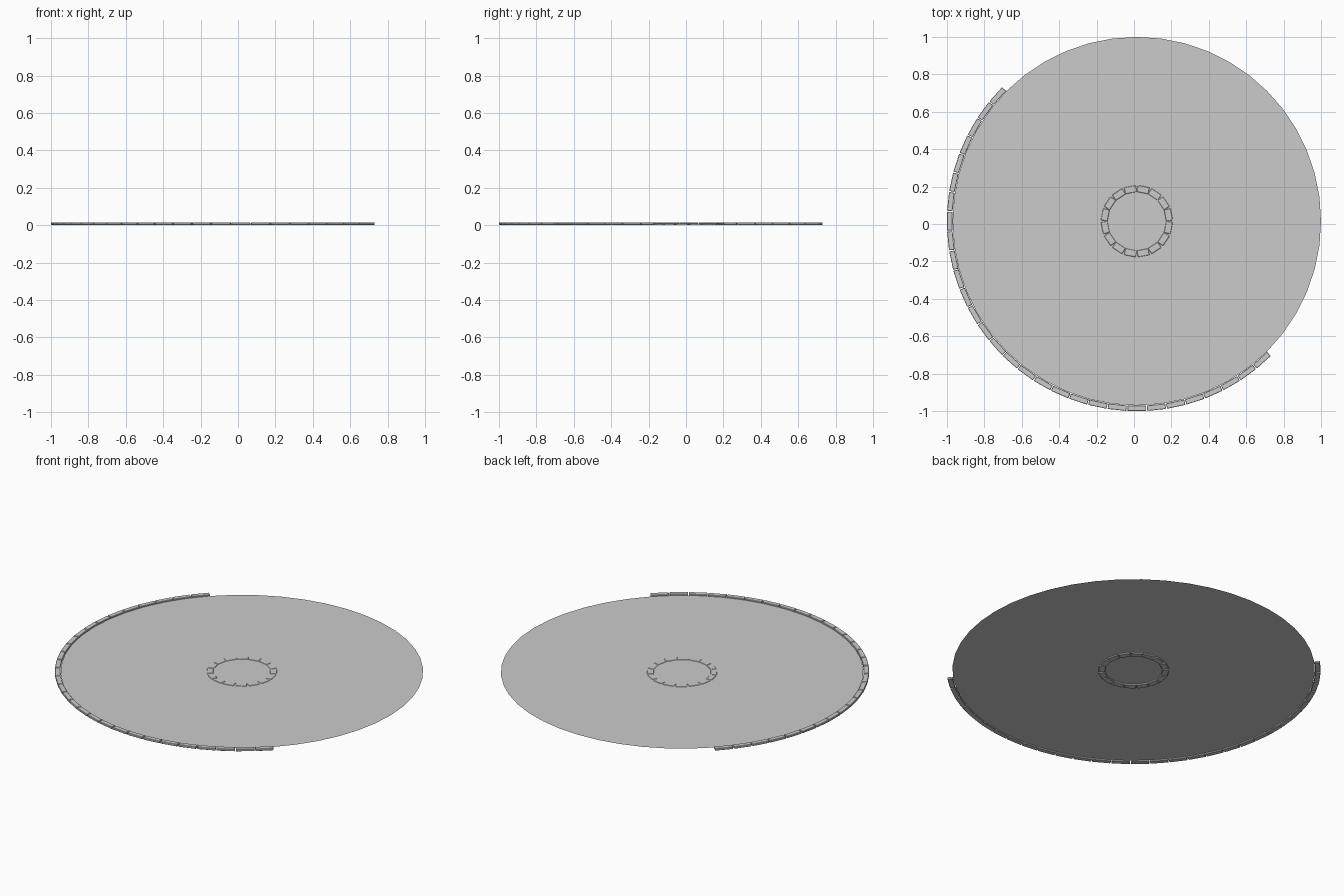
import bpy, bmesh, math
from mathutils import Matrix

if "Cube" in bpy.data.objects:
    bpy.data.objects.remove(bpy.data.objects["Cube"])

CX = CY = 0.015  # shared centre of the patio


def finish(name, bm):
    mesh = bpy.data.meshes.new(name)
    bm.to_mesh(mesh)
    bm.free()
    obj = bpy.data.objects.new(name, mesh)
    bpy.context.collection.objects.link(obj)
    return obj


def block_arc(name, count, start, step, radius, size, z, bevel):
    """Straight blocks laid tangentially along an arc (angles in degrees)."""
    bm = bmesh.new()
    for i in range(count):
        m = (Matrix.Translation((CX, CY, z))
             @ Matrix.Rotation(math.radians(start + i * step), 4, 'Z')
             @ Matrix.Translation((radius, 0, 0))
             @ Matrix.Diagonal((*size, 1)))
        bmesh.ops.create_cube(bm, size=1, matrix=m)
    obj = finish(name, bm)
    mod = obj.modifiers.new("soft_edges", 'BEVEL')
    mod.width = bevel
    mod.segments = 1
    return obj


# flat round ground surface, a single sheet
bm = bmesh.new()
bmesh.ops.create_circle(bm, cap_ends=True, segments=48, radius=0.985,
                        matrix=Matrix.Translation((CX, CY, 0.008)))
finish("patio_surface", bm)

# half-circle border wall on the front-left side
block_arc("border_blocks", 30, 138, 6, 1.0, (0.029, 0.1, 0.013), 0.0085, 0.002)

# fire pit ring in the middle
block_arc("fire_pit_blocks", 16, 11.25, 22.5, 0.172, (0.036, 0.063, 0.010), 0.005, 0.002)
